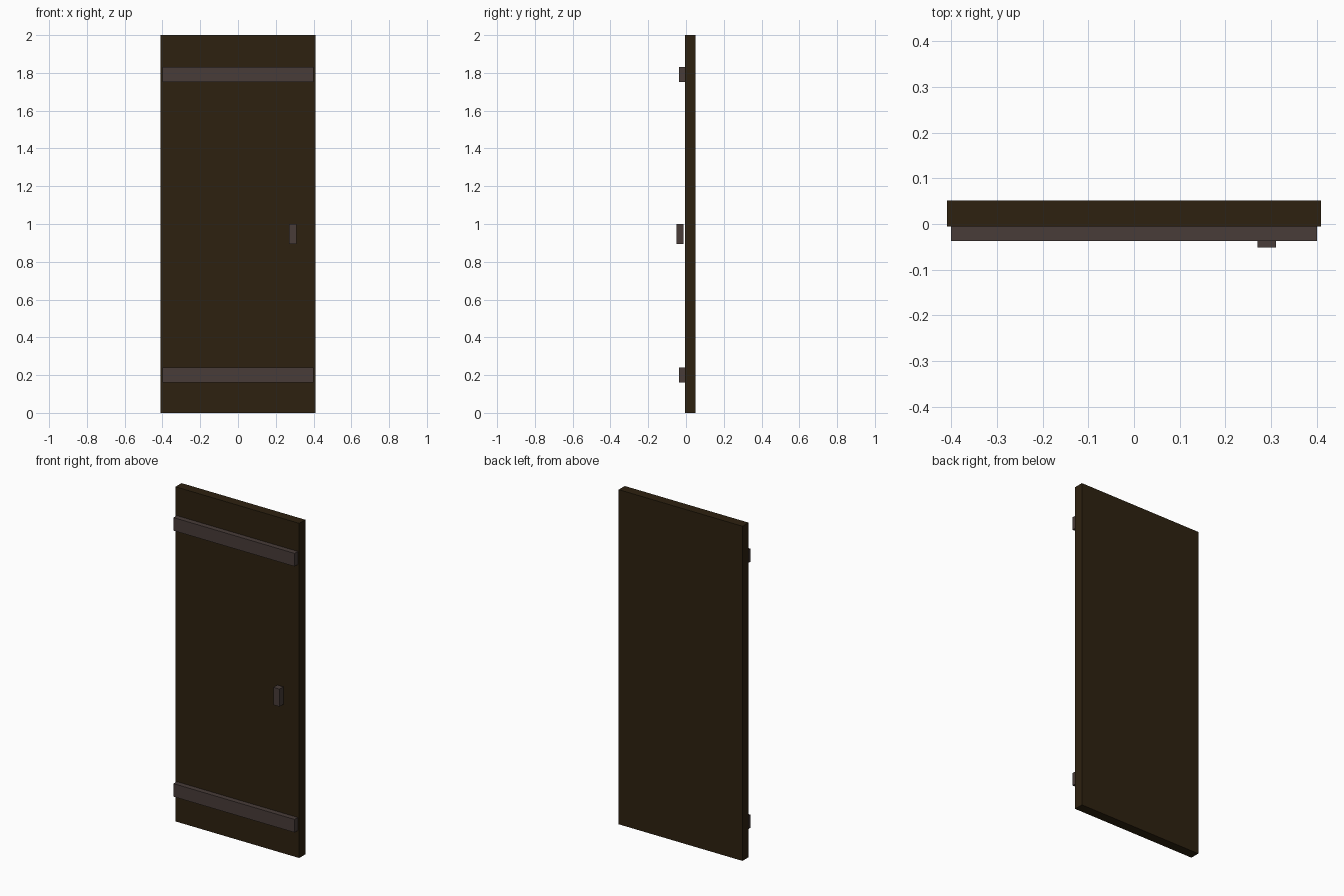
import bpy

if "Cube" in bpy.data.objects:
    bpy.data.objects.remove(bpy.data.objects["Cube"])


def material(name, rgb):
    m = bpy.data.materials.new(name)
    m.diffuse_color = (*rgb, 1.0)
    m.use_nodes = True
    m.node_tree.nodes["Principled BSDF"].inputs["Base Color"].default_value = m.diffuse_color
    return m


def box(name, x, y, z, mat):
    """Box spanning the (min, max) range on each axis."""
    spans = (x, y, z)
    bpy.ops.mesh.primitive_cube_add(size=1, location=[(a + b) / 2 for a, b in spans])
    ob = bpy.context.object
    ob.name = name
    ob.scale = [b - a for a, b in spans]
    bpy.ops.object.transform_apply(location=False, rotation=False, scale=True)
    ob.data.materials.append(mat)
    return ob


wood = material("dark_wood", (0.027, 0.0155, 0.005))
iron = material("dark_iron", (0.065, 0.045, 0.040))

# Door slab
box("door_panel", (-0.409, 0.409), (-0.006, 0.051), (0.0, 2.0), wood)

# Horizontal straps across the front
for name, z in (("lower_strap", 0.162), ("upper_strap", 1.752)):
    box(name, (-0.40, 0.40), (-0.037, -0.006), (z, z + 0.078), iron)

# Handle block, standing slightly clear of the slab
box("handle", (0.27, 0.31), (-0.051, -0.014), (0.895, 1.0), iron)
